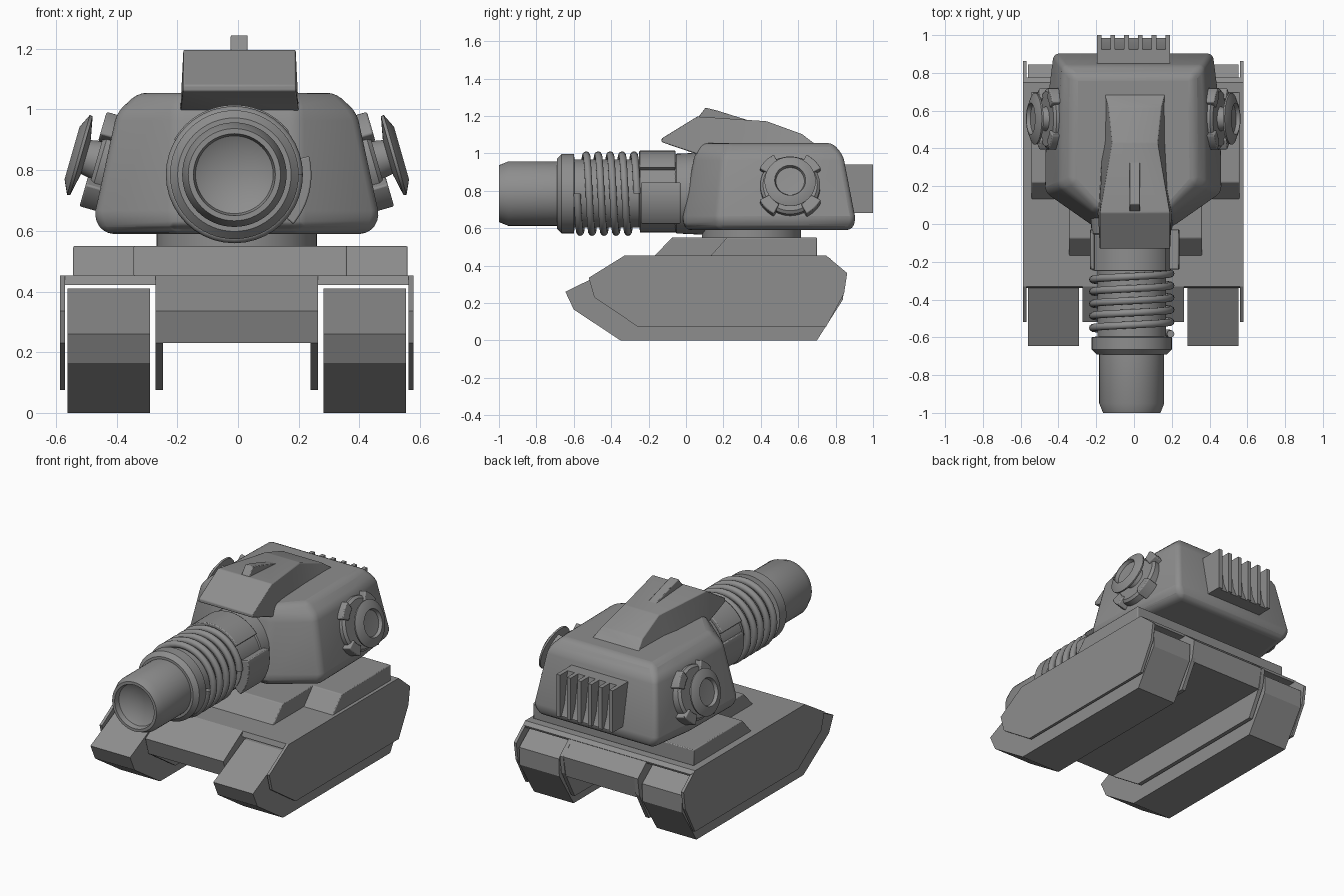
import bpy, bmesh
from math import sin, cos, pi, radians
from mathutils import Matrix, Vector

if "Cube" in bpy.data.objects:
    bpy.data.objects.remove(bpy.data.objects["Cube"])

CX = -0.004                     # slight offset of the symmetry plane
GREY = bpy.data.materials.new("dark_grey")
GREY.diffuse_color = (.27, .27, .27, 1)
GREY.use_nodes = True
GREY.node_tree.nodes["Principled BSDF"].inputs["Base Color"].default_value = GREY.diffuse_color


def make(name, verts, faces, mat=Matrix(), bevel=0, seg=2, angle=35):
    bm = bmesh.new()
    vs = [bm.verts.new(mat @ Vector(v)) for v in verts]
    for f in faces:
        bm.faces.new([vs[i] for i in f])
    bmesh.ops.remove_doubles(bm, verts=bm.verts, dist=1e-5)
    bmesh.ops.recalc_face_normals(bm, faces=bm.faces)
    me = bpy.data.meshes.new(name)
    bm.to_mesh(me)
    bm.free()
    me.materials.append(GREY)
    ob = bpy.data.objects.new(name, me)
    bpy.context.collection.objects.link(ob)
    if bevel:
        m = ob.modifiers.new("bevel", 'BEVEL')
        m.width, m.segments, m.limit_method, m.angle_limit = bevel, seg, 'ANGLE', radians(15)
    bpy.ops.object.select_all(action='DESELECT')
    ob.select_set(True)
    bpy.context.view_layer.objects.active = ob
    bpy.ops.object.shade_smooth_by_angle(angle=radians(angle))
    return ob


def loft(name, loops, mat=Matrix(), **kw):
    n, k = len(loops[0]), len(loops)
    verts = [v for l in loops for v in l]
    faces = [(i*n+j, i*n+(j+1) % n, (i+1)*n+(j+1) % n, (i+1)*n+j)
             for i in range(k-1) for j in range(n)]
    faces += [tuple(range(n)), tuple(range((k-1)*n, k*n))]
    return make(name, verts, faces, mat, **kw)


def prism(name, yz, x0, x1, **kw):
    kw.setdefault("angle", 15)
    return loft(name, [[(CX+x, y, z) for y, z in yz] for x in (x0, x1)], **kw)


def lathe(name, prof, mat, n=48):
    return loft(name, [[(r*cos(2*pi*i/n), r*sin(2*pi*i/n), t) for i in range(n)]
                       for r, t in prof], mat)


def arc_block(name, r0, r1, a0, a1, t0, t1, mat, n=12, **kw):
    loops = []
    for i in range(n+1):
        a = radians(a0+(a1-a0)*i/n)
        loops.append([(r*cos(a), r*sin(a), t) for r, t in
                      ((r0, t0), (r1, t0), (r1, t1), (r0, t1))])
    return loft(name, loops, mat, **kw)


# Tracks, side plates and inner skirts
track = [(-.645, .26), (-.6, .165), (-.35, 0), (.7, 0), (.84, .22), (.845, .33),
         (.74, .41), (-.34, .41)]
plate = [(-.33, .453), (-.52, .335), (-.49, .23), (-.26, .075), (.75, .075),
         (.845, .25), (.862, .36), (.75, .453)]
for s, side in ((-1, "left"), (1, "right")):
    prism(side+"_track", track, s*.286, s*.558)
    prism(side+"_outer_plate", plate, s*.566, s*.583)
    prism(side+"_inner_skirt", plate, s*.243, s*.268)

# Hull and fender deck
prism("hull", [(-.33, .453), (-.52, .335), (-.49, .23), (.835, .23), (.86, .36), (.75, .453)],
      -.25, .25)
prism("fender_deck", [(-.33, .453), (-.34, .422), (.77, .422), (.775, .435), (.75, .453)],
      -.575, .575)

# Stepped upper deck
prism("upper_deck_front", [(-.17, .45), (-.075, .55), (.4, .55), (.4, .45)], -.34, .364, bevel=.005)
prism("upper_deck_wide", [(.13, .45), (.22, .55), (.7, .55), (.7, .45)], -.539, .563, bevel=.005)

# Turret ring
lathe("turret_ring", [(.265, .5), (.265, .63)], Matrix.Translation((CX, .35, 0)))

# Turret body: plan outline at several heights
def plan(z, front, back, wf, ws, wb, ys):
    half = [(wf, front), (ws, ys), (ws*.985, .6), (wb, back)]
    return [(CX+x, y, z) for x, y in half] + [(CX-x, y, z) for x, y in half[::-1]]

loft("turret_body", [plan(.59, .0, .885, .2, .435, .385, .18),
                     plan(.64, -.02, .908, .205, .472, .425, .165),
                     plan(.99, .045, .84, .2, .396, .375, .2),
                     plan(1.055, .08, .785, .19, .325, .32, .23)],
     bevel=.03, seg=3, angle=40)

# Gun axis frame: local z runs along world y
gun = Matrix.Translation((-.012, 0, .785)) @ Matrix.Rotation(-pi/2, 4, 'X')
lathe("gun_mantlet", [(.205, -.06), (.213, -.05), (.225, .2)], gun)
lathe("gun_barrel", [(0, -.935), (.085, -.945), (.128, -.968), (.135, -1), (.152, -1), (.172, -.95),
                     (.172, -.69), (.187, -.69), (.212, -.665), (.212, -.6), (.182, -.595),
                     (.182, -.25), (.207, -.245), (.207, -.05), (0, -.05)], gun, 64)
arc_block("upper_barrel_sleeve", .19, .23, -150, -38, -.25, -.055, gun, 24, bevel=.005)
arc_block("lower_barrel_sleeve", .19, .254, -14, 40, -.24, -.03, gun, bevel=.005)
arc_block("left_barrel_sleeve", .19, .222, 140, 195, -.24, -.03, gun, bevel=.005)

# Coil spring around the barrel
loops, wire, turns, seg = [], 10, 5, 40
for i in range(turns*seg+1):
    a = 2*pi*i/seg
    y = -.582+.32*i/(turns*seg)
    loops.append([((.206+.02*cos(b))*cos(a), (.206+.02*cos(b))*sin(a), y+.02*sin(b))
                  for b in (2*pi*j/wire for j in range(wire))])
loft("barrel_coil", loops, gun, angle=60)

# Roof hood with overhanging visor, and sight fin
hood = [(-.13, 1.08, .185, 1.06, .187), (.06, 1.197, .185, .995, .195),
        (.43, 1.172, .12, 1.0, .175), (.62, 1.103, .14, 1.0, .17), (.69, 1.05, .16, 1.0, .165)]
loft("roof_hood", [[(CX+.009-wb, y, zb), (CX+.009+wb, y, zb), (CX+.009+wt, y, zt),
                    (CX+.009-wt, y, zt)] for y, zt, wt, zb, wb in hood], bevel=.005)
prism("sight_fin", [(.05, 1.17), (.07, 1.2), (.105, 1.245), (.17, 1.228), (.355, 1.17)],
      -.02, .036, bevel=.004)

# Side hubs, tilted with the turret walls
for s, side in ((-1, "left"), (1, "right")):
    axis = Vector((s*cos(radians(16)), 0, sin(radians(16))))
    m = Matrix.Translation((CX+s*.416, .557, .82)) @ axis.to_track_quat('Z', 'Y').to_matrix().to_4x4()
    lathe(side+"_hub_base", [(.16, -.03), (.16, .035), (.145, .048), (.065, .048), (.055, .1)], m)
    lathe(side+"_hub_dish", [(0, .085), (.06, .085), (.135, .1), (.137, .11), (.09, .132),
                             (.083, .132), (.076, .112), (0, .108)], m)
    for k in range(4):
        a = 45+90*k
        arc_block(f"{side}_hub_clamp_{k}", .125, .186, a-17, a+17, -.02, .06, m, 6, bevel=.006)

# Rear radiator block and fins
prism("radiator_block", [(.8, .68), (.985, .68), (.955, .75), (.925, .94), (.75, .94)],
      -.193, .193)
for k in range(6):
    x = -.193+.0725*k
    prism(f"radiator_fin_{k}", [(.8, .68), (1, .68), (1, .94), (.8, .94)], x, x+.025)
